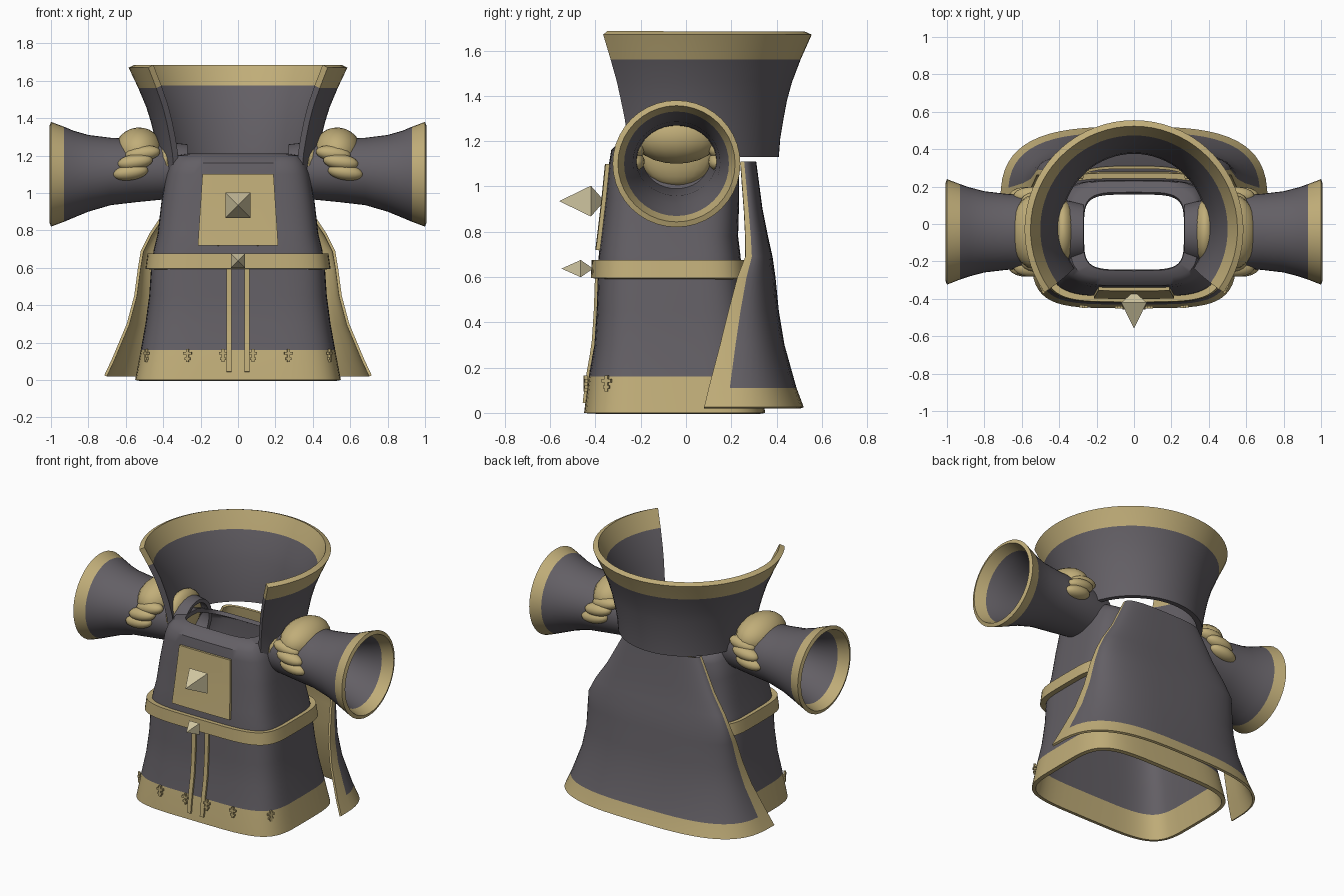
import bpy, bmesh
from math import sin, cos, pi, radians
from mathutils import Matrix, Vector

if "Cube" in bpy.data.objects:
    bpy.data.objects.remove(bpy.data.objects["Cube"])


def material(name, rgb):
    m = bpy.data.materials.new(name)
    m.use_nodes = True
    m.diffuse_color = (*rgb, 1)
    m.node_tree.nodes["Principled BSDF"].inputs["Base Color"].default_value = (*rgb, 1)
    return m


CLOTH = material("dark cloth", (0.125, 0.115, 0.13))
GOLD = material("gold trim", (0.53, 0.42, 0.19))
GEM = material("pale gold", (0.64, 0.57, 0.36))


def finish(name, bm, mats, modifiers=(), angle=35):
    """Make an object, apply its modifiers and shade it."""
    mesh = bpy.data.meshes.new(name)
    bm.to_mesh(mesh)
    bm.free()
    ob = bpy.data.objects.new(name, mesh)
    bpy.context.collection.objects.link(ob)
    for m in mats:
        mesh.materials.append(m)
    bpy.ops.object.select_all(action='DESELECT')
    bpy.context.view_layer.objects.active = ob
    ob.select_set(True)
    for kind, settings in modifiers:
        mod = ob.modifiers.new(kind.title(), kind)
        for key, value in settings.items():
            setattr(mod, key, value)
        bpy.ops.object.modifier_apply(modifier=mod.name)
    if angle:
        bpy.ops.object.shade_smooth_by_angle(angle=radians(angle))
    return ob


def loft(name, rings, closed, mats, thick, gold_if=None, mirror=False, lining=0):
    """Skin rows of points, paint faces by a rule and thicken inwards."""
    bm = bmesh.new()
    rows = [[bm.verts.new(p) for p in ring] for ring in rings]
    n = len(rows[0])
    for i in range(len(rows) - 1):
        for j in range(n if closed else n - 1):
            k = (j + 1) % n
            f = bm.faces.new((rows[i][j], rows[i][k], rows[i + 1][k], rows[i + 1][j]))
            if gold_if and gold_if(f.calc_center_median(), j):
                f.material_index = 1
    mods = [('SOLIDIFY', dict(thickness=thick, offset=-1, material_offset=lining,
                              material_offset_rim=lining))]
    if mirror:
        mods.append(('MIRROR', dict(use_axis=(True, False, False))))
    return finish(name, bm, mats, mods)


def power(v, e):
    return (1 if v >= 0 else -1) * abs(v) ** e


# Robe sections: height, half width, front y, back y
ROBE = [(0, .55, -.45, .35), (.16, .52, -.43, .32), (.3, .495, -.405, .29),
        (.45, .475, -.395, .27), (.6, .465, -.39, .25), (.7, .45, -.385, .24),
        (.78, .43, -.375, .23), (.95, .41, -.355, .235), (1.1, .385, -.34, .235),
        (1.16, .365, -.33, .23), (1.2, .34, -.29, .2), (1.21, .27, -.25, .17)]
SQUARE = 4.5


def section(z):
    for a, b in zip(ROBE, ROBE[1:]):
        if z <= b[0]:
            t = (z - a[0]) / (b[0] - a[0])
            return [p + (q - p) * t for p, q in zip(a, b)]


def robe_ring(z, grow=0.0):
    _, w, front, back = section(z)
    w, mid, d = w + grow, (front + back) / 2, (back - front) / 2 + grow
    ring = []
    for j in range(56):
        a = 2 * pi * j / 56
        x, y = w * power(cos(a), 2 / SQUARE), mid + d * power(sin(a), 2 / SQUARE)
        dip = min(1, max(0, (y + .05) / .25)) * max(0, z - 1) * .5
        ring.append((x, y, z - dip))
    return ring


def front_y(x, z):
    _, w, front, back = section(z)
    mid, d = (front + back) / 2, (back - front) / 2
    return mid - d * (1 - abs(x / w) ** SQUARE) ** (1 / SQUARE)


# Robe with gold hem, and belt
loft("robe", [robe_ring(r[0]) for r in ROBE], True, [CLOTH, GOLD], .025,
     lambda c, j: c.z < .16)
loft("belt", [robe_ring(z, .03) for z in (.595, .675)], True, [GOLD], .035)


# Trim that lies on the front of the robe
def front_panel(name, z0, z1, edges, thick):
    rows = []
    for i in range(9):
        t = i / 8
        z = z0 + (z1 - z0) * t
        left, right = edges(t)
        xs = [left + (right - left) * k / 4 for k in range(5)]
        rows.append([(x, front_y(x, z) - thick * .6, z) for x in xs])
    loft(name, rows, False, [GOLD], thick)


front_panel("chest_plate", .72, 1.1, lambda t: (-.215 + .025 * t, .215 - .025 * t), .03)
for side, s in (("left", 1), ("right", -1)):
    front_panel(side + "_belt_strip", .045, .6,
                lambda t: sorted((s * .034, s * .062)), .02)


# Spiked studs on the chest and the buckle
def stud(name, z, half, tip, wide, base):
    bm = bmesh.new()
    pts = [(0, tip, z), (0, base, z)]
    pts += [(a * half, wide, z + b * half) for a in (-1, 1) for b in (-1, 1)]
    for p in pts:
        bm.verts.new(p)
    bmesh.ops.convex_hull(bm, input=bm.verts)
    finish(name, bm, [GEM], angle=0)


stud("chest_stud", .935, .068, -.56, -.42, -.36)
stud("buckle_stud", .637, .038, -.55, -.465, -.41)

# Small crosses along the hem
for side, s in (("left", 1), ("right", -1)):
    for number, (x, turn) in enumerate(((.08, 0), (.27, 5), (.49, 65))):
        bm = bmesh.new()
        spot = Matrix.Translation((s * x, front_y(x, .13) - .012, .13))
        spot = spot @ Matrix.Rotation(radians(s * turn), 4, 'Z')
        for size, up in (((.014, .014, .07), 0), ((.045, .014, .014), .012),
                         ((.03, .014, .012), -.016)):
            bmesh.ops.create_cube(bm, size=1, matrix=spot @ Matrix.Translation((0, 0, up))
                                  @ Matrix.Diagonal((*size, 1)))
        finish(f"{side}_hem_cross_{number + 1}", bm, [GOLD], angle=0)

# Flared sleeves: distance out, radius along y, radius along z, centre height
SLEEVE = [(.27, .15, .15, 1.11), (.4, .175, .155, 1.12), (.55, .195, .17, 1.12),
          (.68, .203, .18, 1.115), (.8, .217, .205, 1.105), (.88, .238, .233, 1.1),
          (.93, .255, .254, 1.1), (1, .282, .28, 1.1)]
CENTRE = -.042
angles = [2 * pi * j / 40 for j in range(40)]
loft("sleeves", [[(x, CENTRE + ry * cos(a), cz + rz * sin(a)) for a in angles]
                 for x, ry, rz, cz in SLEEVE],
     True, [CLOTH, GOLD], .025, lambda c, j: c.x > .93, mirror=True)


# Shoulder armour: a dome, an inner pad and overlapping scales
def pads(name, specs):
    bm = bmesh.new()
    for place, radii, tilt in specs:
        bmesh.ops.create_uvsphere(
            bm, u_segments=20, v_segments=12, radius=1,
            matrix=Matrix.Translation(place) @ Matrix.Rotation(radians(tilt), 4, 'Y')
            @ Matrix.Diagonal((*radii, 1)))
    finish(name, bm, [GOLD], [('MIRROR', dict(use_axis=(True, False, False)))])


pads("shoulder_domes", [((.53, CENTRE, 1.225), (.13, .2, .125), 5)])
pads("inner_shoulder_pads", [((.38, CENTRE, 1.15), (.07, .17, .15), 0)])
pads("shoulder_scales", [((x, CENTRE + s * y, z), (.095, .05, .042), 8)
                         for s in (-1, 1)
                         for x, y, z in ((.51, .165, 1.21), (.55, .19, 1.165),
                                         (.575, .19, 1.11))])

# Tall open collar: height, radius, centre y
COLLAR = [(1.13, .42, -.01), (1.21, .428, -.012), (1.3, .446, -.015), (1.38, .466, -.02),
          (1.46, .491, -.023), (1.56, .533, -.027), (1.67, .585, -.03)]
OPEN = radians(35)
sweep = [-OPEN + (pi + 2 * OPEN) * j / 48 for j in range(49)]
loft("collar", [[(r * cos(a), cy + r * sin(a), z) for a in sweep] for z, r, cy in COLLAR],
     False, [CLOTH, GOLD], .035, lambda c, j: c.z > 1.56)

# Cape with gold border: height, half width, edge y, back y
CAPE = [(.025, .715, .08, .52), (.11, .675, .1, .488), (.3, .595, .15, .435),
        (.45, .555, .187, .41), (.6, .535, .227, .395), (.69, .52, .262, .382),
        (.78, .475, .262, .362), (.9, .395, .256, .338), (1.11, .285, .24, .31)]
COLUMNS = 30
BORDER = .11
span = [0] + [BORDER + (pi - 2 * BORDER) * j / (COLUMNS - 2) for j in range(COLUMNS - 1)] + [pi]
loft("cape", [[(w * power(cos(a), 2 / 3.1), edge + (back - edge) * max(0, sin(a)) ** (2 / 3.1), z)
               for a in span] for z, w, edge, back in CAPE],
     False, [CLOTH, GOLD], .015,
     lambda c, j: c.z < .11 or j in (0, COLUMNS - 1), lining=1)
